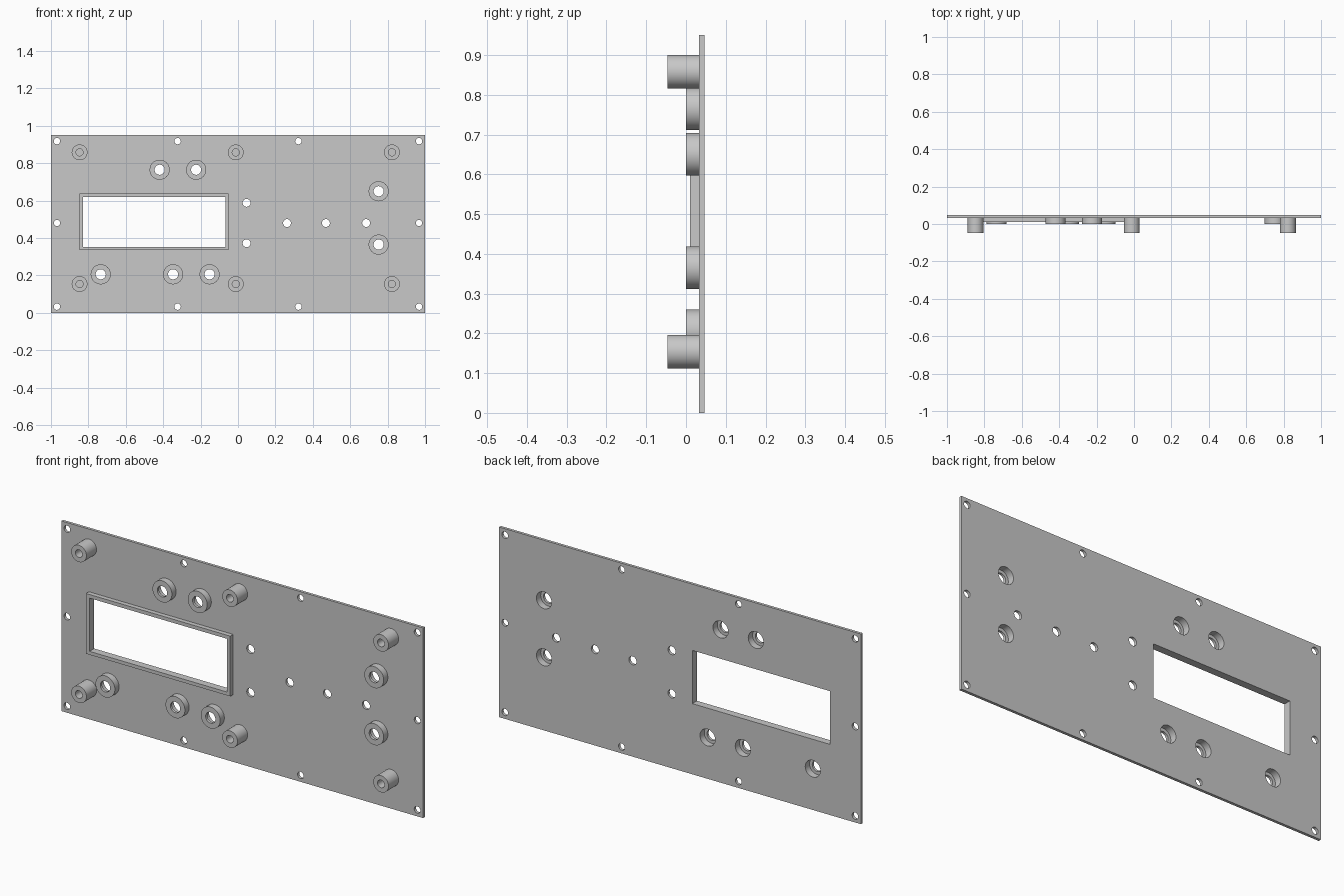
import bpy, bmesh
from math import cos, sin, tau, radians
from mathutils import Matrix

cube = bpy.data.objects.get("Cube")
if cube:
    bpy.data.objects.remove(cube, do_unlink=True)

SEG = 48
PLATE_FRONT, PLATE_BACK = 0.033, 0.047

grey = bpy.data.materials.new("plain grey")
grey.use_nodes = True
COLOUR = (0.58, 0.58, 0.58, 1)
grey.diffuse_color = COLOUR
grey.node_tree.nodes["Principled BSDF"].inputs["Base Color"].default_value = COLOUR


def finish(name, bm):
    """Turn a bmesh into a smooth-shaded object with sharp edges kept."""
    mesh = bpy.data.meshes.new(name)
    bm.to_mesh(mesh)
    bm.free()
    mesh.materials.append(grey)
    mesh.shade_smooth()
    mesh.set_sharp_from_angle(angle=radians(30))
    obj = bpy.data.objects.new(name, mesh)
    bpy.context.collection.objects.link(obj)
    return obj


def circle(x, z, r):
    return [(x + r * cos(tau * i / SEG), z + r * sin(tau * i / SEG)) for i in range(SEG)]


def rect(x0, x1, z0, z1):
    return [(x0, z0), (x1, z0), (x1, z1), (x0, z1)]


def sheet(name, outlines, y0, y1):
    """Extrude an outline with holes from y0 to y1."""
    curve = bpy.data.curves.new(name + " outline", 'CURVE')
    curve.dimensions = '2D'
    curve.fill_mode = 'BOTH'
    curve.extrude = (y1 - y0) / 2
    for pts in outlines:
        spline = curve.splines.new('POLY')
        spline.points.add(len(pts) - 1)
        for p, (x, z) in zip(spline.points, pts):
            p.co = (x, z, 0, 1)
        spline.use_cyclic_u = True
    temp = bpy.data.objects.new(name + " outline", curve)
    bpy.context.collection.objects.link(temp)
    graph = bpy.context.evaluated_depsgraph_get()
    mesh = bpy.data.meshes.new_from_object(temp.evaluated_get(graph))
    bm = bmesh.new()
    bm.from_mesh(mesh)
    bpy.data.objects.remove(temp, do_unlink=True)
    bpy.data.curves.remove(curve)
    bpy.data.meshes.remove(mesh)
    bmesh.ops.remove_doubles(bm, verts=bm.verts, dist=1e-5)
    turn = Matrix.Translation((0, (y0 + y1) / 2, 0)) @ Matrix.Rotation(radians(90), 4, 'X')
    bmesh.ops.transform(bm, matrix=turn, verts=bm.verts)
    bmesh.ops.recalc_face_normals(bm, faces=bm.faces)
    return finish(name, bm)


def lathe(name, x, z, profile):
    """Revolve an (r, y) profile about the y direction."""
    bm = bmesh.new()
    rings = [[bm.verts.new((px, y, pz)) for px, pz in circle(x, z, r)] for r, y in profile]
    for a, b in zip(rings, rings[1:]):
        for i in range(SEG):
            k = (i + 1) % SEG
            bm.faces.new((a[i], a[k], b[k], b[i]))
    return finish(name, bm)


# Positions of the repeated features
bosses = [(-0.419, 0.765), (-0.224, 0.765), (-0.734, 0.206), (-0.347, 0.206),
          (-0.152, 0.206), (0.752, 0.65), (0.752, 0.365)]
standoffs = [(x, z) for x in (-0.847, -0.012, 0.823) for z in (0.154, 0.858)]
screws = [(x, z) for x in (-0.968, -0.323, 0.323, 0.968) for z in (0.033, 0.918)]
screws += [(-0.968, 0.48), (0.968, 0.48)]
lamps = [(0.046, 0.588), (0.046, 0.372), (0.262, 0.48), (0.47, 0.48), (0.685, 0.48)]
window = rect(-0.828, -0.068, 0.353, 0.619)

# Panel with all openings
holes = [circle(x, z, 0.017) for x, z in screws]
holes += [circle(x, z, 0.021) for x, z in lamps]
holes += [circle(x, z, 0.042) for x, z in bosses]
sheet("panel", [rect(-1, 1, 0, 0.95), window] + holes, PLATE_FRONT, PLATE_BACK)

# Raised rim around the window
sheet("window_rim", [rect(-0.847, -0.05, 0.336, 0.637), window], 0.01, PLATE_FRONT)

# Bosses, counterbored from the back
for n, (x, z) in enumerate(bosses, 1):
    lathe(f"button_boss_{n}", x, z, [
        (0.0535, PLATE_FRONT), (0.0535, 0), (0.027, 0),
        (0.027, 0.013), (0.042, 0.013), (0.042, PLATE_FRONT)])

# Standoffs with blind bores
for n, (x, z) in enumerate(standoffs, 1):
    lathe(f"standoff_{n}", x, z, [
        (0.042, PLATE_FRONT), (0.042, -0.047), (0.019, -0.047), (0.019, PLATE_FRONT)])
